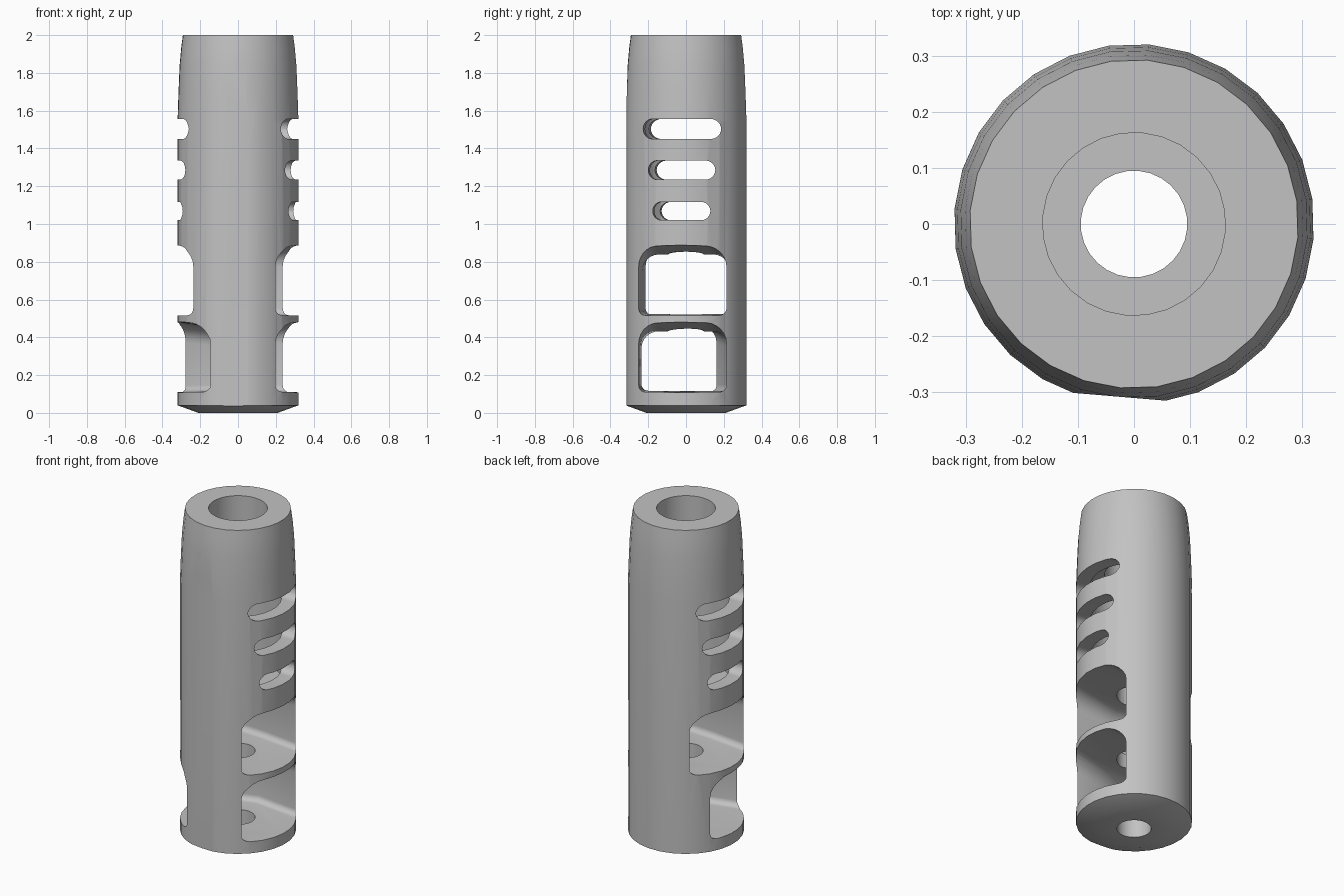
import bpy, bmesh
from math import radians, sin, cos, pi
from mathutils import Matrix, Vector

cube = bpy.data.objects.get("Cube")
if cube:
    bpy.data.objects.remove(cube, do_unlink=True)

TURN = radians(-4.8)   # whole part is turned slightly about its axis
SIDES = 28

steel = bpy.data.materials.new("grey_steel")
steel.use_nodes = True
GREY = (0.54, 0.54, 0.54, 1)
steel.diffuse_color = GREY
steel.node_tree.nodes["Principled BSDF"].inputs["Base Color"].default_value = GREY


def make_object(name, bm):
    bmesh.ops.recalc_face_normals(bm, faces=bm.faces)
    mesh = bpy.data.meshes.new(name)
    bm.to_mesh(mesh)
    bm.free()
    mesh.materials.append(steel)
    obj = bpy.data.objects.new(name, mesh)
    bpy.context.collection.objects.link(obj)
    return obj


def bridge(bm, rings, closed=False):
    """Join matching vertex rings with quads."""
    pairs = list(zip(rings, rings[1:]))
    if closed:
        pairs.append((rings[-1], rings[0]))
    for a, b in pairs:
        n = len(a)
        for i in range(n):
            j = (i + 1) % n
            bm.faces.new((a[i], a[j], b[j], b[i]))


def lathe(name, profile):
    bm = bmesh.new()
    rings = [[bm.verts.new((r * cos(2 * pi * i / SIDES), r * sin(2 * pi * i / SIDES), z))
              for i in range(SIDES)] for r, z in profile]
    bridge(bm, rings, closed=True)
    return make_object(name, bm)


def rounded_outline(half, low, high, r_low, r_high, steps=6):
    """Rounded rectangle with separate lower and upper corner radii."""
    corners = [(half - r_low, low + r_low, r_low, -90), (half - r_high, high - r_high, r_high, 0),
               (r_high - half, high - r_high, r_high, 90), (r_low - half, low + r_low, r_low, 180)]
    points = []
    for y, z, r, start in corners:
        for k in range(steps + 1):
            a = radians(start + 90 * k / steps)
            points.append((y + r * cos(a), z + r * sin(a)))
    return points


def channel_cutter(name, outer, middle, skew=0):
    """Sweep from the left to the right side, bending by skew at the axis."""
    bm = bmesh.new()
    rings = []
    for x, outline, angle in ((0.36, outer, 0), (0, middle, skew / 2), (-0.36, outer, skew)):
        widen = 1 / cos(skew / 2) if x == 0 else 1
        turn = Matrix.Rotation(angle, 4, 'Z')
        rings.append([bm.verts.new(turn @ Vector((x, y * widen, z))) for y, z in outline])
    bridge(bm, rings)
    bm.faces.new(rings[0])
    bm.faces.new(rings[-1])
    return make_object(name, bm)


# Main tube: chamfered foot, tapered crown, stepped bore with a wide chamber behind the slots
body = lathe("brake_body", [
    (0.21, 0), (0.321, 0.04), (0.321, 1.55), (0.316, 1.7), (0.31, 1.84),
    (0.302, 1.93), (0.293, 2), (0.163, 2), (0.163, 1.62), (0.24, 1.62),
    (0.24, 0.96), (0.095, 0.96), (0.095, 0)])

cutters = []

# Flat along the front
bm = bmesh.new()
bmesh.ops.create_cube(bm, size=1, matrix=Matrix.Translation(Vector((0, -0.809, 1)))
                      @ Matrix.Diagonal((1, 1, 3, 1)))
cutters.append(make_object("front_flat_cutter", bm))

# Three narrow slots straight through
for i, (half, low, high) in enumerate([(0.153, 1.02, 1.117), (0.178, 1.235, 1.336), (0.207, 1.45, 1.556)]):
    r = (high - low) * 0.499
    outline = rounded_outline(half, low, high, r, r)
    cutters.append(channel_cutter(f"slot_cutter_{i}", outline, outline))

# Two large ports with roofs rising outward; the lower one bends to the front on the right
for name, low, high, skew in (("lower", 0.108, 0.487, 21), ("upper", 0.514, 0.894, 0)):
    outer = rounded_outline(0.233, low, high, 0.035, 0.1)
    middle = rounded_outline(0.233, low + 0.009, high - 0.055, 0.035, 0.09)
    cutters.append(channel_cutter(f"{name}_port_cutter", outer, middle, radians(skew)))

for cutter in cutters:
    mod = body.modifiers.new(cutter.name, 'BOOLEAN')
    mod.operation = 'DIFFERENCE'
    mod.solver = 'EXACT'
    mod.object = cutter

bpy.context.view_layer.objects.active = body
for obj in bpy.context.selected_objects:
    obj.select_set(False)
body.select_set(True)
for mod in list(body.modifiers):
    bpy.ops.object.modifier_apply(modifier=mod.name)
for cutter in cutters:
    bpy.data.objects.remove(cutter, do_unlink=True)

body.data.transform(Matrix.Rotation(TURN, 4, 'Z'))
bpy.ops.object.shade_smooth_by_angle(angle=radians(30))
